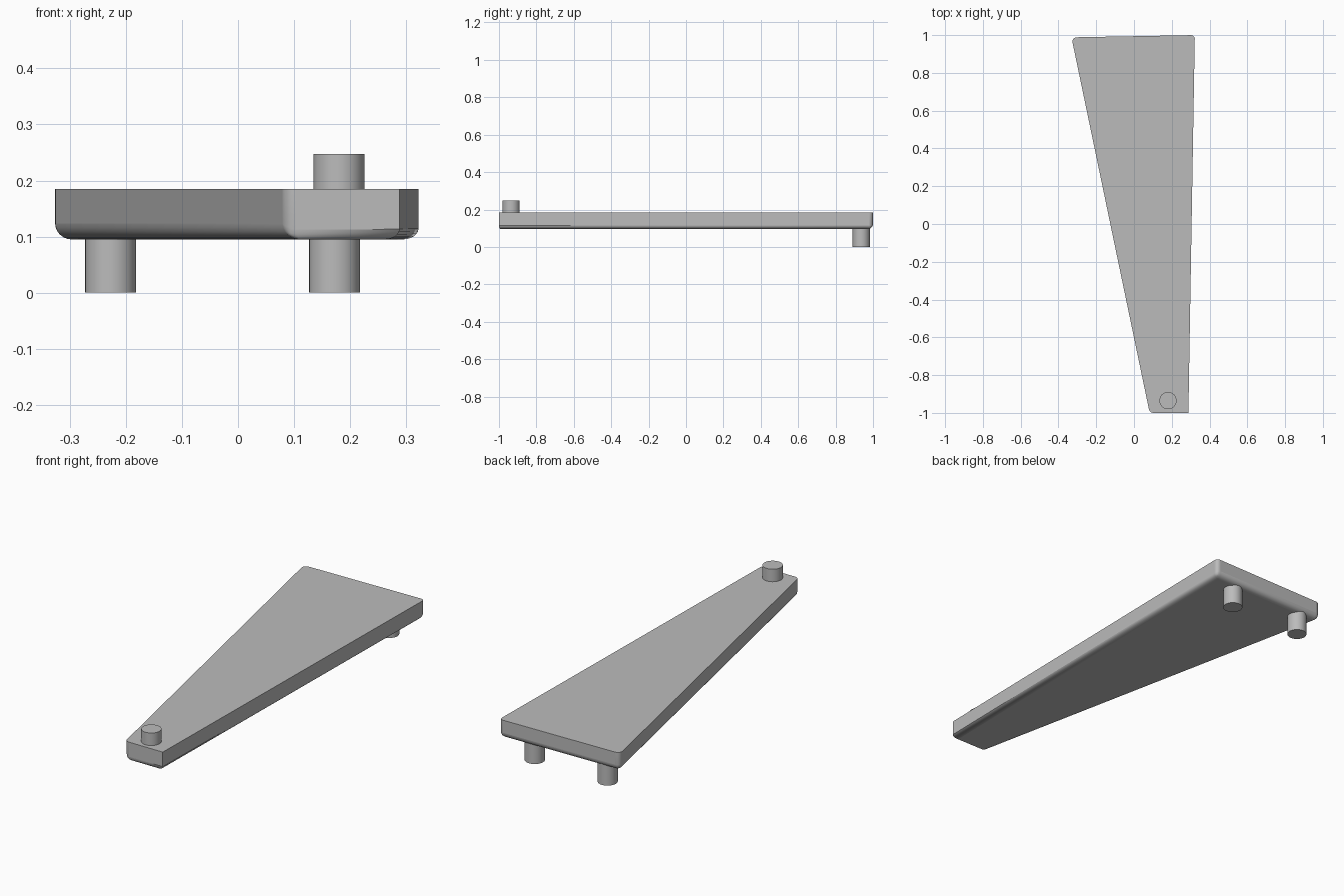
import bpy
import bmesh
import math

default = bpy.data.objects.get("Cube")
if default:
    bpy.data.objects.remove(default, do_unlink=True)

# Single flat grey
GREY = (0.5, 0.5, 0.5, 1.0)
grey = bpy.data.materials.new("light_grey")
grey.use_nodes = True
grey.diffuse_color = GREY
grey.node_tree.nodes["Principled BSDF"].inputs["Base Color"].default_value = GREY

BOTTOM, TOP = 0.095, 0.185
PEG_RADIUS = 0.0455


def finish(obj, name):
    obj.name = name
    obj.data.name = name
    obj.data.materials.append(grey)
    bpy.ops.object.select_all(action="DESELECT")
    obj.select_set(True)
    bpy.context.view_layer.objects.active = obj
    bpy.ops.object.shade_smooth_by_angle(angle=math.radians(35))


def peg(name, x, y, low, high):
    bpy.ops.mesh.primitive_cylinder_add(
        vertices=32, radius=PEG_RADIUS, depth=high - low,
        location=(x, y, (low + high) / 2))
    finish(bpy.context.object, name)


# Tapered plate: outline corners with the rounding weight of each upright edge
outline = [(0.083, -1.0, 0.7), (0.288, -1.0, 0.0),
           (0.322, 1.0, 0.7), (-0.331, 0.988, 1.0)]
bm = bmesh.new()
base = bm.faces.new([bm.verts.new((x, y, BOTTOM)) for x, y, _ in outline])
side = bmesh.ops.extrude_face_region(bm, geom=[base])
for v in [g for g in side["geom"] if isinstance(g, bmesh.types.BMVert)]:
    v.co.z = TOP
bmesh.ops.recalc_face_normals(bm, faces=bm.faces)

# Round the underside and upright corners, keep the top rim crisp
weight = bm.edges.layers.float.new("bevel_weight_edge")
for e in bm.edges:
    a, b = (v.co for v in e.verts)
    if abs(a.z - b.z) > 0.01:
        e[weight] = next(w for x, y, w in outline
                         if abs(x - a.x) + abs(y - a.y) < 0.001)
    elif a.z < TOP - 0.01:
        at_front = max(a.y, b.y) < -0.9
        e[weight] = 0.3 if at_front else 1.0
mesh = bpy.data.meshes.new("tapered_plate")
bm.to_mesh(mesh)
bm.free()
plate = bpy.data.objects.new("tapered_plate", mesh)
bpy.context.collection.objects.link(plate)
rounding = plate.modifiers.new("rounding", "BEVEL")
rounding.limit_method = "WEIGHT"
rounding.width = 0.028
rounding.segments = 6
finish(plate, "tapered_plate")

# Upper peg at the narrow end, two legs under the wide end
peg("front_peg", 0.18, -0.935, TOP - 0.03, 0.247)
peg("back_leg_left", 0.172, 0.937, 0.0, BOTTOM + 0.03)
peg("back_leg_right", -0.227, 0.937, 0.0, BOTTOM + 0.03)
